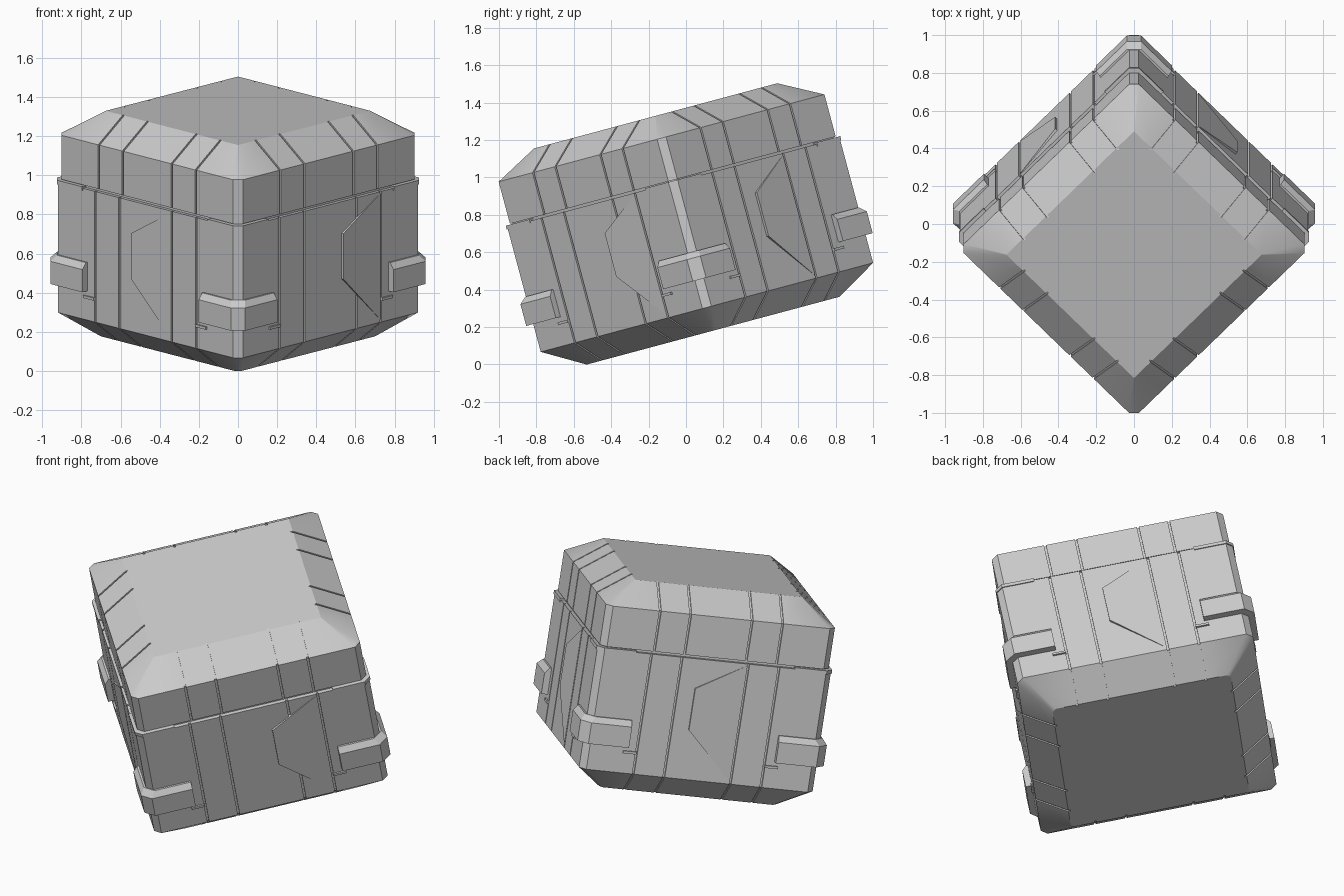
import bpy, bmesh, math
from mathutils import Matrix, Vector

if "Cube" in bpy.data.objects:
    bpy.data.objects.remove(bpy.data.objects["Cube"])

# Crate is modelled upright, then turned onto a corner and tilted
POSE = (Matrix.Rotation(math.radians(15), 4, 'X') @ Matrix.Translation((0, 0.187, 0))
        @ Matrix.Rotation(math.radians(45), 4, 'Z'))


def turn(k):
    return Matrix.Rotation(k * math.pi / 2, 4, 'Z')


def loft(bm, rings, m=Matrix()):
    vs = [[bm.verts.new(m @ Vector(p)) for p in r] for r in rings]
    n = len(vs[0])
    for a, b in zip(vs, vs[1:]):
        for i in range(n):
            j = (i + 1) % n
            bm.faces.new((a[i], a[j], b[j], b[i]))
    bm.faces.new(vs[0][::-1])
    bm.faces.new(vs[-1])


def finish(bm, name):
    bmesh.ops.recalc_face_normals(bm, faces=bm.faces)
    bm.transform(POSE)
    me = bpy.data.meshes.new(name)
    bm.to_mesh(me)
    bm.free()
    ob = bpy.data.objects.new(name, me)
    bpy.context.collection.objects.link(ob)
    return ob


def square(h, c, z):
    # square outline with clipped corners
    return [(-h + c, -h, z), (h - c, -h, z), (h, -h + c, z), (h, h - c, z),
            (h - c, h, z), (-h + c, h, z), (-h, h - c, z), (-h, -h + c, z)]


def shell(name, levels):
    bm = bmesh.new()
    loft(bm, [square(*l) for l in levels])
    return finish(bm, name)


def groove(ob, profile, positions, width=0.011, depth=0.012):
    # thin panel lines following the side profile on all four faces
    bm = bmesh.new()
    band = [(h + 0.03, z) for h, z in profile] + [(h - depth, z) for h, z in profile[::-1]]
    for k in range(4):
        for s in positions:
            loft(bm, [[(s + d, -h, z) for h, z in band] for d in (-width / 2, width / 2)], turn(k))
    cut = finish(bm, ob.name + "_groove_cutter")
    cut.hide_render = True
    cut.hide_viewport = True
    mod = ob.modifiers.new("grooves", 'BOOLEAN')
    mod.operation = 'DIFFERENCE'
    mod.solver = 'EXACT'
    mod.object = cut


def corner_wrap(name, h, t, arm, c, levels):
    # L-shaped piece around each vertical corner; levels = (z, outer inset)
    bm = bmesh.new()
    i = h - 0.035
    for k in range(4):
        rings = []
        for z, inset in levels:
            o, e = h + t - inset, h - arm
            rings.append([(e, -o, z), (o - c, -o, z), (o, -o + c, z), (o, -e, z),
                          (i, -e, z), (i, -i, z), (e, -i, z)])
        loft(bm, rings, turn(k))
    return finish(bm, name)


H, HL = 0.668, 0.655

# Main body and lid
body = shell("crate_body", [(0.505, 0.02, 0.137), (H, 0.035, 0.266), (H, 0.035, 0.957)])
lid = shell("crate_lid", [(HL, 0.035, 0.97), (HL, 0.035, 1.203), (0.478, 0.004, 1.326)])
shell("seam_core", [(0.645, 0.03, 0.93), (0.645, 0.03, 1.0)])
groove(body, [(0.495, 0.129), (H, 0.266), (H, 0.97)], (-0.365, -0.19, 0.19, 0.365))
groove(lid, [(HL, 0.96), (HL, 1.203), (0.466, 1.334)], (-0.35, -0.176, 0.176, 0.35))

# Corner clamps with a bevelled upper edge, and thin plates at the lid seam
corner_wrap("corner_clamps", H, 0.036, 0.248, 0.052, [(0.42, 0), (0.54, 0), (0.572, 0.025)])
corner_wrap("seam_plates", H, 0.005, 0.215, 0.037, [(0.945, 0), (0.966, 0)])

# Wedge-shaped raised panels, one per face
bm = bmesh.new()
for k in range(4):
    l, r = (0.08, 0.36) if k == 0 else (-0.092, 0.185)
    plan = [(l, 0.55, 0.014), (r, 0.28, 0.001), (r, 0.948, 0.001), (l, 0.79, 0.014)]
    loft(bm, [[(s, -H + 0.02, z) for s, z, d in plan],
              [(s, -H - d, z) for s, z, d in plan]], turn(k))
finish(bm, "wedge_panels")

# Small tabs below the clamp ends
bm = bmesh.new()
for k in range(4):
    for sx in (-1, 1):
        m = turn(k) @ Matrix.Translation((sx * 0.405, -H, 0.388)) @ Matrix.Diagonal((0.075, 0.02, 0.014, 1))
        bmesh.ops.create_cube(bm, size=1, matrix=m)
finish(bm, "clamp_tabs")

# Soft blend over the lid corners, crisp edges elsewhere
bpy.ops.object.select_all(action='DESELECT')
for ob in (body, lid):
    ob.select_set(True)
bpy.context.view_layer.objects.active = lid
bpy.ops.object.shade_smooth_by_angle(angle=math.radians(28))
